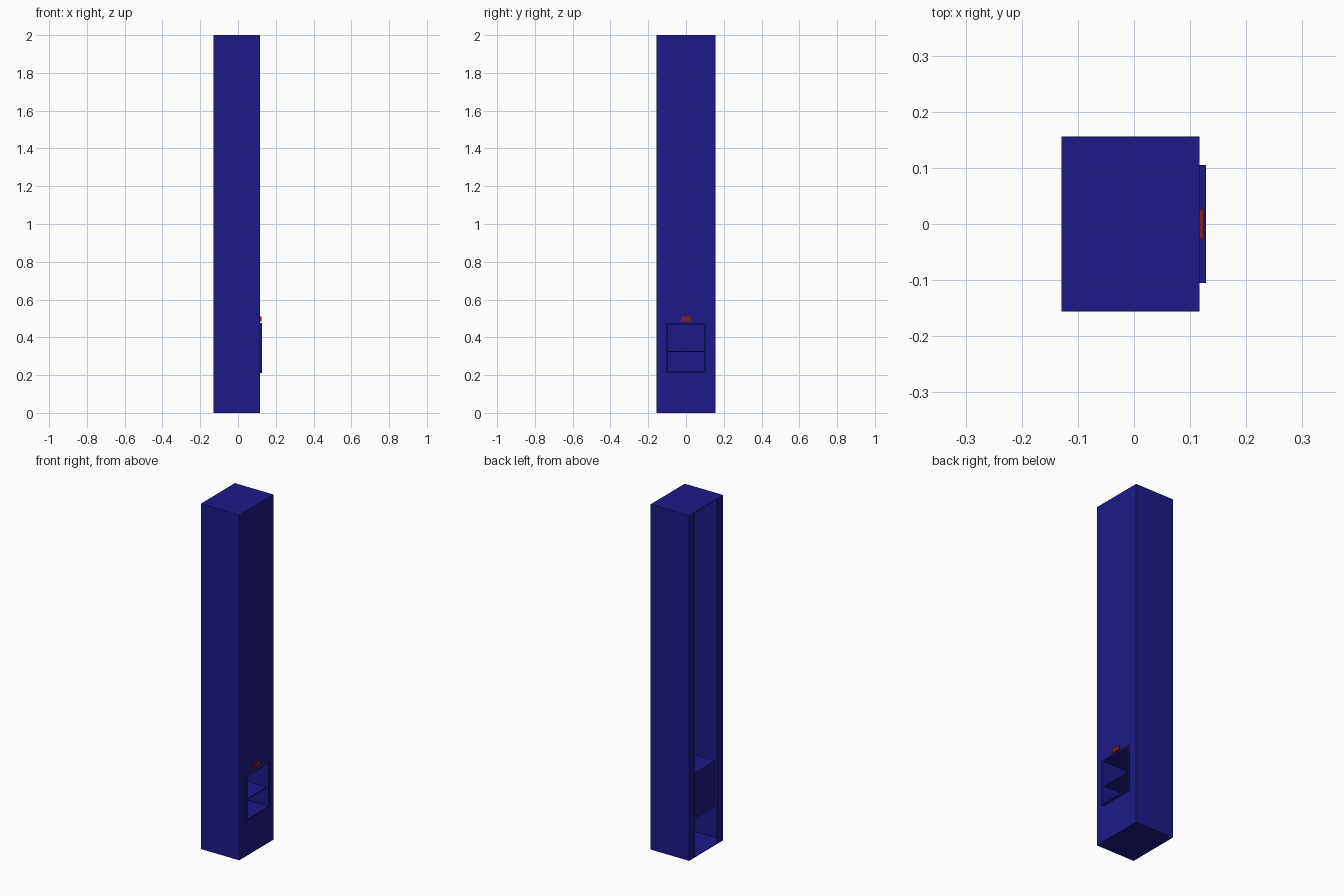
import bpy, bmesh

if "Cube" in bpy.data.objects:
    bpy.data.objects.remove(bpy.data.objects["Cube"])

X0, X1, W, H = -0.129, 0.117, 0.156, 2.0   # cabinet back, front, half width, height
T = 0.003                                  # sheet thickness
LIP = 0.055                                # return flange beside the open back


def material(name, rgb):
    m = bpy.data.materials.new(name)
    m.diffuse_color = (*rgb, 1)
    m.use_nodes = True
    m.node_tree.nodes["Principled BSDF"].inputs["Base Color"].default_value = m.diffuse_color
    return m


BLUE = material("blue_paint", (0.013, 0.010, 0.242))
RED = material("red_paint", (0.26, 0.013, 0.007))


def finish(name, bm, mat):
    bmesh.ops.recalc_face_normals(bm, faces=bm.faces)
    me = bpy.data.meshes.new(name)
    bm.to_mesh(me)
    bm.free()
    ob = bpy.data.objects.new(name, me)
    bpy.context.collection.objects.link(ob)
    if mat:
        me.materials.append(mat)
    return ob


def box(name, x, y, z, mat=BLUE, open_front=False):
    bm = bmesh.new()
    bmesh.ops.create_cube(bm, size=1)
    for v in bm.verts:
        v.co = [r[0] if c < 0 else r[1] for c, r in zip(v.co, (x, y, z))]
    ob_bm = bm
    if open_front:
        front = [f for f in bm.faces if f.calc_center_median().x > x[1] - 1e-5]
        bmesh.ops.delete(bm, geom=front, context='FACES')
        bm.normal_update()
    return finish(name, ob_bm, mat)


def apply(ob, mod):
    bpy.context.view_layer.objects.active = ob
    bpy.ops.object.modifier_apply(modifier=mod.name)


# Folded sheet body: C-shaped section with flanges, extruded upwards
half = [(X0, W - LIP), (X0, W), (X1, W)]
inner = [(X1 - T, W - T), (X0 + T, W - T), (X0 + T, W - LIP)]
profile = half + [(x, -y) for x, y in reversed(half)]
profile += [(x, -y) for x, y in reversed(inner)] + inner
bm = bmesh.new()
face = bm.faces.new([bm.verts.new((x, y, 0)) for x, y in profile])
ext = bmesh.ops.extrude_face_region(bm, geom=[face])
bmesh.ops.translate(bm, vec=(0, 0, H),
                    verts=[g for g in ext["geom"] if isinstance(g, bmesh.types.BMVert)])
body = finish("cabinet_body", bm, BLUE)

# Hatch opening through the front wall
NZ0, NZ1, NY, WALL = 0.21, 0.475, 0.105, 0.009
cutter = box("hatch_cutter", (X1 - 0.05, X1 + 0.05), (-NY + WALL, NY - WALL),
             (NZ0 + WALL, NZ1 - WALL), None)
cutter.hide_render = True
cut = body.modifiers.new("hatch", 'BOOLEAN')
cut.operation, cut.object, cut.solver = 'DIFFERENCE', cutter, 'EXACT'
apply(body, cut)
bpy.data.objects.remove(cutter)

# Top and bottom plates
for name, z in (("bottom_plate", 0), ("top_plate", H - T)):
    box(name, (X0, X1), (-W, W), (z, z + T))

# Deep compartment whose rim stands proud of the front, with one shelf
niche = box("compartment", (-0.111, 0.128), (-NY, NY), (NZ0, NZ1), open_front=True)
sol = niche.modifiers.new("walls", 'SOLIDIFY')
sol.thickness, sol.offset, sol.use_even_offset = WALL, -1, True
apply(niche, sol)
box("shelf", (-0.105, X1), (-NY + WALL, NY - WALL), (0.322, 0.328))

# Red tab above the compartment
box("red_tab", (X1, 0.124), (-0.027, 0.027), (0.485, 0.509), RED)
